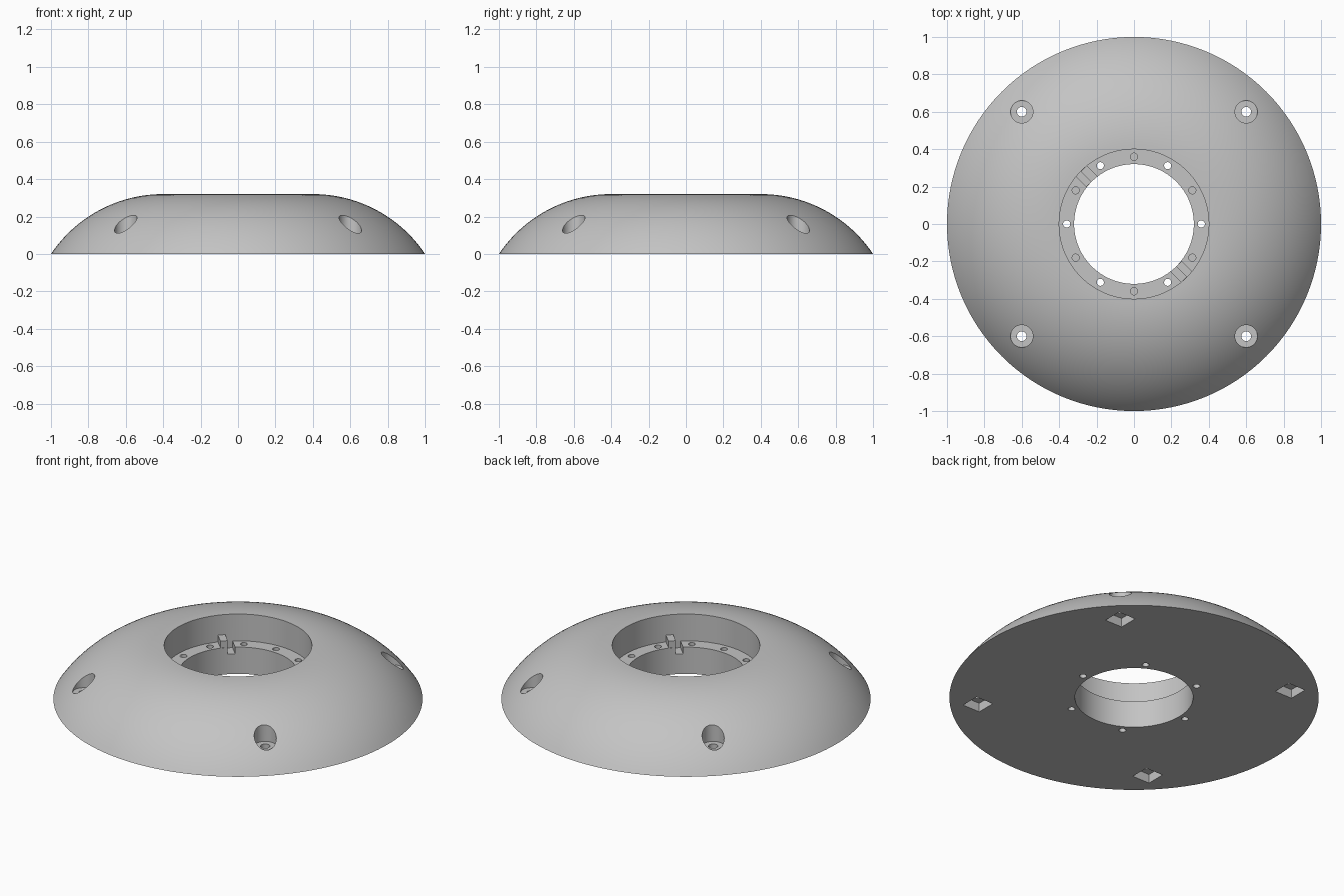
import bpy, bmesh, math
from mathutils import Matrix, Vector

if "Cube" in bpy.data.objects:
    bpy.data.objects.remove(bpy.data.objects["Cube"], do_unlink=True)

LEDGE = 0.16
TOP = 0.32
BORE, RECESS = 0.32, 0.40

grey = bpy.data.materials.new("plain grey")
grey.use_nodes = True
grey.diffuse_color = (0.55, 0.55, 0.55, 1)
grey.node_tree.nodes["Principled BSDF"].inputs["Base Color"].default_value = (0.55, 0.55, 0.55, 1)


def make_object(name, bm):
    bmesh.ops.recalc_face_normals(bm, faces=bm.faces)
    mesh = bpy.data.meshes.new(name)
    bm.to_mesh(mesh)
    bm.free()
    mesh.materials.append(grey)
    obj = bpy.data.objects.new(name, mesh)
    bpy.context.collection.objects.link(obj)
    return obj


def add_cylinder(bm, x, y, radius, z0, z1, sides=32):
    bmesh.ops.create_cone(bm, cap_ends=True, segments=sides, radius1=radius, radius2=radius,
                          depth=z1 - z0, matrix=Matrix.Translation((x, y, (z0 + z1) / 2)))


def add_box(bm, low, high, angle=0):
    low, high = Vector(low), Vector(high)
    matrix = (Matrix.Rotation(angle, 4, "Z") @ Matrix.Translation((low + high) / 2)
              @ Matrix.Diagonal((*(high - low), 1)))
    bmesh.ops.create_cube(bm, size=1, matrix=matrix)


def cut(target, bm):
    cutter = make_object("cutter", bm)
    cutter.hide_render = True
    mod = target.modifiers.new("cut", "BOOLEAN")
    mod.operation, mod.solver, mod.object = "DIFFERENCE", "EXACT", cutter
    bpy.ops.object.select_all(action="DESELECT")
    bpy.context.view_layer.objects.active = target
    target.select_set(True)
    bpy.ops.object.modifier_apply(modifier=mod.name)
    bpy.data.objects.remove(cutter, do_unlink=True)


# Domed ring with a stepped bore, turned from one profile
run = 1 - RECESS
radius = (run ** 2 + TOP ** 2) / (2 * TOP)
sweep = math.asin(run / radius)
steps, sides = 24, 128
profile = [(BORE, 0)]
for i in range(steps + 1):
    a = sweep * (1 - i / steps)
    profile.append((RECESS + radius * math.sin(a), TOP - radius + radius * math.cos(a)))
profile[1] = (1, 0)
profile += [(RECESS, LEDGE), (BORE, LEDGE)]

bm = bmesh.new()
rings = []
for s in range(sides):
    a = math.tau * s / sides
    rings.append([bm.verts.new((r * math.cos(a), r * math.sin(a), z)) for r, z in profile])
for s in range(sides):
    here, there = rings[s], rings[(s + 1) % sides]
    for i in range(len(profile)):
        j = (i + 1) % len(profile)
        bm.faces.new((here[i], here[j], there[j], there[i]))
body = make_object("domed_ring", bm)

# Corner counterbores, ledge holes (through and blind in turn) and key slots
corners = [(x, y) for x in (-0.6, 0.6) for y in (-0.6, 0.6)]
key_angles = [math.radians(d) for d in (135, 315)]
bm = bmesh.new()
for x, y in corners:
    add_cylinder(bm, x, y, 0.06, 0.107, 0.5, 48)
for i in range(12):
    a = math.tau * i / 12
    bottom = 0.08 if i % 2 else -0.1
    add_cylinder(bm, 0.36 * math.cos(a), 0.36 * math.sin(a), 0.019, bottom, 0.2, 24)
for a in key_angles:
    add_box(bm, (0.28, -0.04, LEDGE - 0.04), (0.398, 0, LEDGE + 0.04), a)
cut(body, bm)

# Corner bolt holes
bm = bmesh.new()
for x, y in corners:
    add_cylinder(bm, x, y, 0.026, -0.1, 0.2)
cut(body, bm)

# Square nut pockets in the underside
bm = bmesh.new()
for x, y in corners:
    add_box(bm, (x - 0.057, y - 0.057, -0.1), (x + 0.057, y + 0.057, 0.053))
cut(body, bm)
bpy.ops.object.shade_smooth_by_angle(angle=math.radians(30))

# Raised locating keys beside the slots
for i, a in enumerate(key_angles):
    bm = bmesh.new()
    add_box(bm, (0.321, 0, LEDGE - 0.005), (0.405, 0.04, LEDGE + 0.04), a)
    make_object(f"locating_key_{i + 1}", bm)
